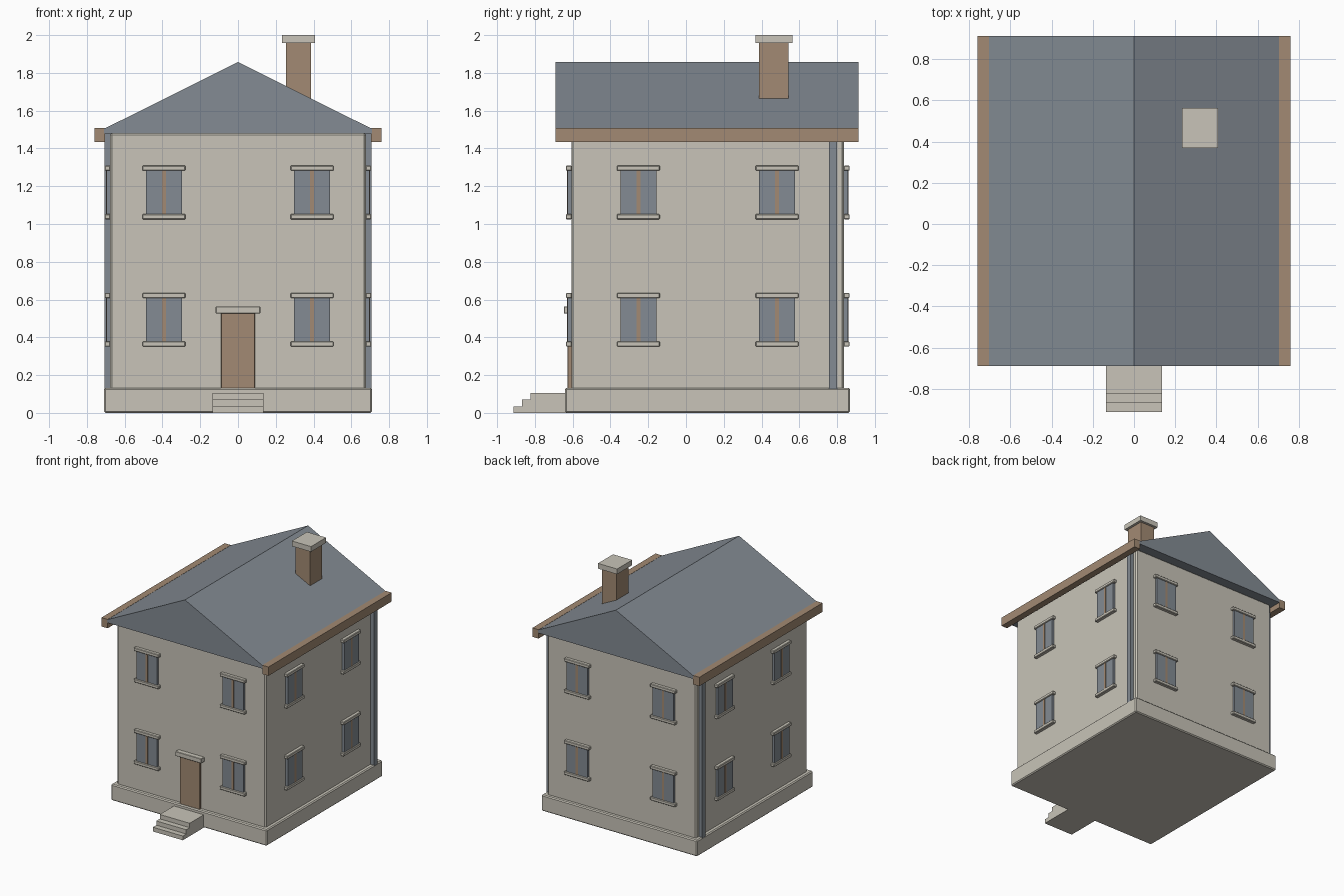
import bpy, bmesh
from mathutils import Matrix, Vector

if "Cube" in bpy.data.objects:
    bpy.data.objects.remove(bpy.data.objects["Cube"])


def material(name, rgb):
    m = bpy.data.materials.new(name)
    lin = [((c / 255 + 0.055) / 1.055) ** 2.4 for c in rgb]
    m.diffuse_color = (*lin, 1)
    m.use_nodes = True
    m.node_tree.nodes["Principled BSDF"].inputs["Base Color"].default_value = m.diffuse_color
    return m


CREAM = material("cream stone", (200, 196, 184))
SLATE = material("slate blue grey", (131, 139, 147))
BROWN = material("brown wood", (162, 138, 115))


def finish(name, bm, mat):
    bmesh.ops.recalc_face_normals(bm, faces=bm.faces)
    me = bpy.data.meshes.new(name)
    bm.to_mesh(me)
    bm.free()
    me.materials.append(mat)
    ob = bpy.data.objects.new(name, me)
    bpy.context.collection.objects.link(ob)
    return ob


def box(name, mat, x, y, z, bevel=0, place=None):
    """Box from (min, max) ranges, optionally bevelled and moved by a matrix."""
    bm = bmesh.new()
    bmesh.ops.create_cube(bm, size=1)
    for v in bm.verts:
        v.co = Vector([(r[0] + r[1]) / 2 + c * (r[1] - r[0])
                       for c, r in zip(v.co, (x, y, z))])
    if bevel:
        bmesh.ops.bevel(bm, geom=bm.edges[:], offset=bevel, segments=1,
                        affect='EDGES')
    if place:
        bm.transform(place)
    return finish(name, bm, mat)


def prism(name, mat, profile, direction):
    """Extrude a closed profile along a direction."""
    bm = bmesh.new()
    face = bm.faces.new([bm.verts.new(p) for p in profile])
    out = bmesh.ops.extrude_face_region(bm, geom=[face])
    bmesh.ops.translate(bm, vec=direction, verts=[
        g for g in out["geom"] if isinstance(g, bmesh.types.BMVert)])
    return finish(name, bm, mat)


WX, Y0, Y1 = 0.677, -0.607, 0.837     # wall planes
YC = (Y0 + Y1) / 2

# Body
box("plinth", CREAM, (-0.709, 0.709), (-0.64, 0.868), (0, 0.133), 0.008)
box("walls", CREAM, (-WX, WX), (Y0, Y1), (0.1, 1.482), 0.01)

# Roof: solid gable with a short vertical edge
prism("roof", SLATE, [(-0.709, -0.69, 1.48), (0.709, -0.69, 1.48),
                      (0.709, -0.69, 1.504), (0, -0.69, 1.857),
                      (-0.709, -0.69, 1.504)], (0, 1.602, 0))

# Gutters and downpipes on both sides
for side, s in (("left", -1), ("right", 1)):
    box(side + "_gutter", BROWN, sorted((s * 0.704, s * 0.76)),
        (-0.69, 0.912), (1.435, 1.508))
    box(side + "_downpipe", SLATE, sorted((s * 0.67, s * 0.708)),
        (0.757, 0.80), (0.125, 1.482))

# Chimney
box("chimney", BROWN, (0.254, 0.386), (0.386, 0.543), (1.55, 1.96))
box("chimney_cap", CREAM, (0.233, 0.407), (0.368, 0.563), (1.957, 2.0))


def window(name, place):
    """Window facing -y with its wall plane at y = 0, sill bottom at z = 0."""
    box(name + "_glass", SLATE, (-0.095, 0.095), (-0.02, 0.002),
        (0.02, 0.265), 0, place)
    box(name + "_mullion", BROWN, (-0.01, 0.01), (-0.023, 0),
        (0.025, 0.26), 0, place)
    for part, z in (("sill", 0), ("head", 0.257)):
        box(name + "_" + part, CREAM, (-0.114, 0.114), (-0.029, 0.002),
            (z, z + 0.027), 0.004, place)


# Two windows per floor on each of the four walls
walls = (("front", 0, (0, Y0), 0.392), ("right", 90, (WX, YC), 0.367),
         ("back", 180, (0, Y1), 0.392), ("left", 270, (-WX, YC), 0.367))
for wall, angle, (px, py), offset in walls:
    turn = Matrix.Rotation(angle * 3.14159265 / 180, 4, 'Z')
    for floor, z in (("lower", 0.351), ("upper", 1.025)):
        for n, s in enumerate((-1, 1)):
            place = (Matrix.Translation((px, py, z)) @ turn
                     @ Matrix.Translation((s * offset, 0, 0)))
            window(f"{wall}_{floor}_window_{n + 1}", place)

# Door, lintel and steps
box("door", BROWN, (-0.09, 0.09), (-0.627, -0.6), (0.13, 0.53), 0.003)
box("door_lintel", CREAM, (-0.118, 0.118), (-0.647, -0.6), (0.525, 0.563), 0.003)
prism("front_steps", CREAM, [(-0.136, y, z) for y, z in (
    (-0.63, 0), (-0.912, 0), (-0.912, 0.035), (-0.868, 0.035),
    (-0.868, 0.07), (-0.823, 0.07), (-0.823, 0.106), (-0.63, 0.106))],
    (0.272, 0, 0))
